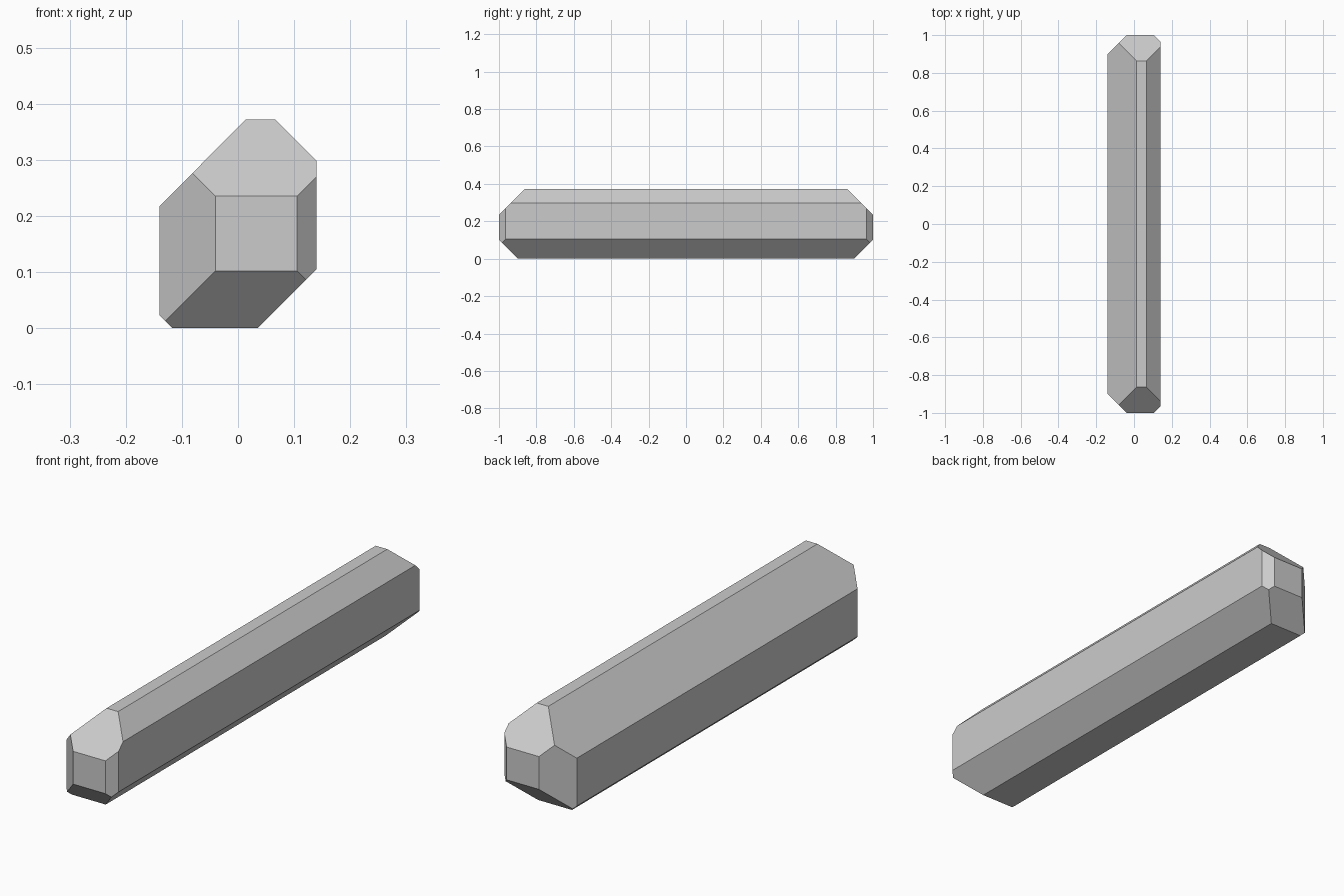
import bpy
import bmesh
from mathutils import Vector

if "Cube" in bpy.data.objects:
    bpy.data.objects.remove(bpy.data.objects["Cube"])

# Eight-sided bar profile in x, z
PROFILE = [(-0.117, 0), (0.035, 0), (0.14, 0.105), (0.14, 0.298),
           (0.066, 0.372), (0.014, 0.372), (-0.14, 0.217), (-0.14, 0.023)]

# 45 degree end chamfers: outward x, outward z, distance along that direction
CHAMFERS = [(0, 1, 1.235), (0, -1, 0.898), (-1, 0, 1.04), (1, 0, 1.105)]


def slice_off(bm, normal, distance):
    """Cut away everything where normal . p > distance, and cap the cut."""
    n = Vector(normal)
    bmesh.ops.bisect_plane(bm, geom=bm.verts[:] + bm.edges[:] + bm.faces[:],
                           dist=1e-6, plane_co=n * distance / n.length_squared,
                           plane_no=n.normalized(), clear_outer=True)
    rim = [e for e in bm.edges if e.is_boundary]
    bmesh.ops.holes_fill(bm, edges=rim, sides=0)


# Extrude the profile along y
bm = bmesh.new()
base = bm.faces.new([bm.verts.new((x, -1, z)) for x, z in PROFILE])
extruded = bmesh.ops.extrude_face_region(bm, geom=[base], use_keep_orig=True)
moved = [v for v in extruded["geom"] if isinstance(v, bmesh.types.BMVert)]
bmesh.ops.translate(bm, verts=moved, vec=(0, 2, 0))

# Chamfer both ends alike
for end in (-1, 1):
    for nx, nz, distance in CHAMFERS:
        slice_off(bm, (nx, end, nz), distance)

bmesh.ops.recalc_face_normals(bm, faces=bm.faces[:])
mesh = bpy.data.meshes.new("faceted_bar")
bm.to_mesh(mesh)
bm.free()
bar = bpy.data.objects.new("faceted_bar", mesh)
bpy.context.collection.objects.link(bar)
